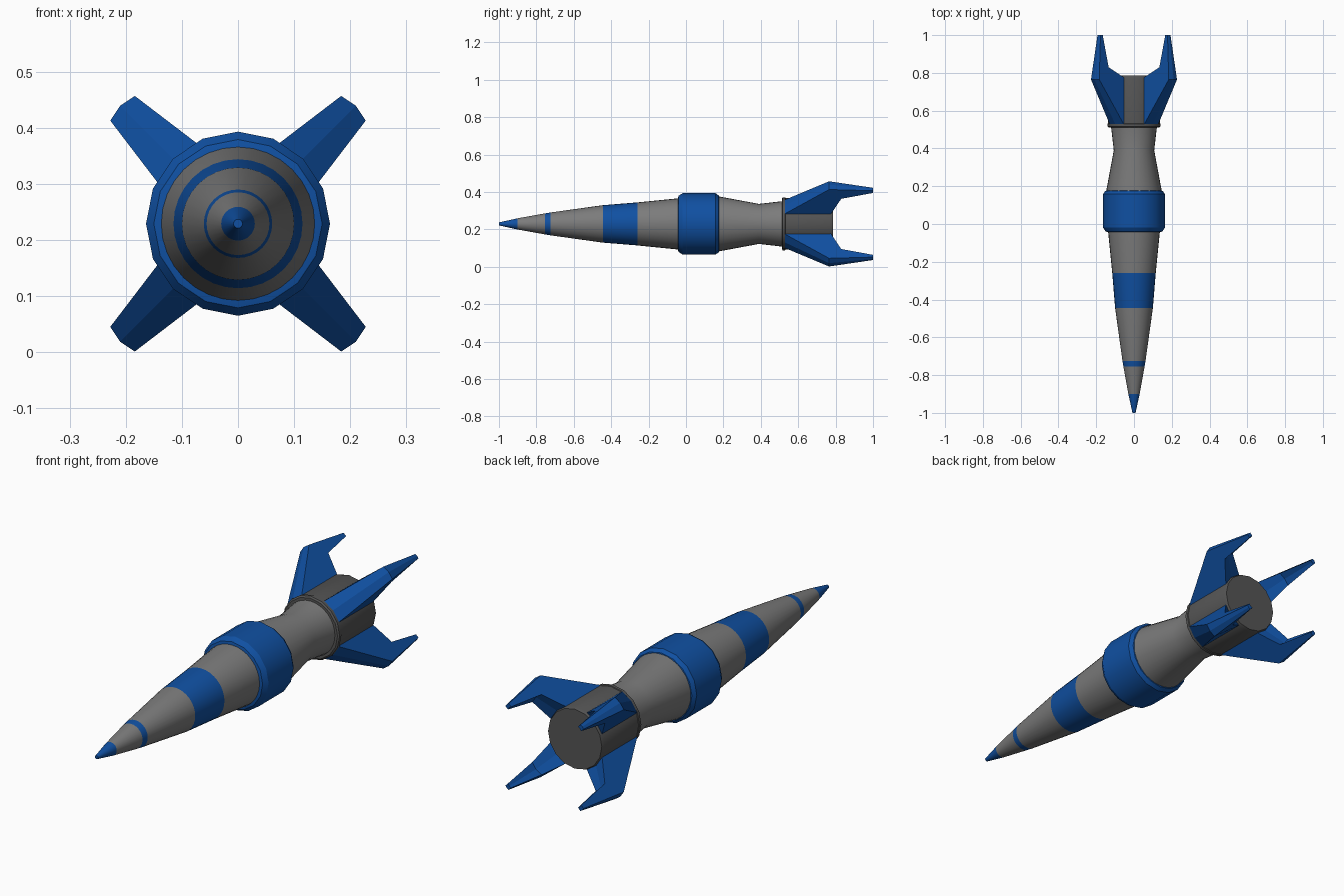
import bpy, bmesh, math

if "Cube" in bpy.data.objects:
    bpy.data.objects.remove(bpy.data.objects["Cube"])

ZC = 0.229  # height of the rocket axis


def material(name, rgb):
    m = bpy.data.materials.new(name)
    m.diffuse_color = (*rgb, 1)
    m.use_nodes = True
    m.node_tree.nodes["Principled BSDF"].inputs["Base Color"].default_value = m.diffuse_color
    return m


BLUE = material("blue_paint", (0.005, 0.08, 0.36))
GREY = material("grey_paint", (0.2, 0.2, 0.2))
DARK = material("dark_grey", (0.09, 0.09, 0.09))


def finish(name, bm, mats, smooth=True):
    bmesh.ops.recalc_face_normals(bm, faces=bm.faces)
    me = bpy.data.meshes.new(name)
    bm.to_mesh(me)
    bm.free()
    for m in mats:
        me.materials.append(m)
    ob = bpy.data.objects.new(name, me)
    bpy.context.collection.objects.link(ob)
    if smooth:
        bpy.ops.object.select_all(action='DESELECT')
        ob.select_set(True)
        bpy.context.view_layer.objects.active = ob
        bpy.ops.object.shade_smooth_by_angle(angle=math.radians(30))
    return ob


def lathe(name, profile, sides, mats, banded=()):
    """Turn (y, radius) points around the long axis; banded segments use the second material."""
    bm = bmesh.new()
    rings = []
    for y, r in profile:
        rings.append([bm.verts.new((r * math.sin(2 * math.pi * i / sides), y,
                                    ZC + r * math.cos(2 * math.pi * i / sides)))
                      for i in range(sides)])
    for k, (a, b) in enumerate(zip(rings, rings[1:])):
        for i in range(sides):
            j = (i + 1) % sides
            f = bm.faces.new((a[i], a[j], b[j], b[i]))
            f.material_index = 1 if k in banded else 0
    bm.faces.new(rings[0]).material_index = 1 if 0 in banded else 0
    bm.faces.new(rings[-1])
    return finish(name, bm, mats)


# Tapered body with painted nose and bands
lathe("body", [(-1, 0.008), (-0.9, 0.03), (-0.755, 0.056), (-0.725, 0.061),
               (-0.445, 0.1), (-0.26, 0.115), (-0.04, 0.137), (0.175, 0.147),
               (0.39, 0.107), (0.52, 0.122)], 32, [GREY, BLUE], (0, 2, 4))

# Wide bevelled collar
lathe("collar", [(-0.045, 0.13), (-0.04, 0.15), (-0.018, 0.164), (0.158, 0.164),
                 (0.175, 0.152), (0.18, 0.138)], 16, [BLUE])

# Tail section with a small lip
lathe("tail_section", [(0.512, 0.134), (0.517, 0.141), (0.53, 0.141), (0.532, 0.138),
                       (0.77, 0.138), (0.785, 0.133)], 16, [DARK])


# Swept fins: (y, radius, half width) outline with a raised centre ridge
OUTLINE = [(0.525, 0.127, 0.053), (0.765, 0.291, 0.031), (1.0, 0.262, 0.011),
           (1.0, 0.245, 0.011), (0.83, 0.222, 0.032), (0.775, 0.127, 0.053)]


def fin(name, angle):
    bm = bmesh.new()
    c, s = math.cos(angle), math.sin(angle)
    cols = []
    for side in (-1, 0, 1):
        col = []
        for y, r, w in OUTLINE:
            u = r + (0.2 * w if side == 0 else 0)
            v = side * w
            col.append(bm.verts.new((u * s + v * c, y, ZC + u * c - v * s)))
        cols.append(col)
    n = len(OUTLINE)
    for a, b in zip(cols, cols[1:]):
        for i in range(n):
            j = (i + 1) % n
            bm.faces.new((a[i], a[j], b[j], b[i]))
    bm.faces.new(cols[0])
    bm.faces.new(cols[2])
    finish(name, bm, [BLUE], smooth=False)


for k in range(4):
    fin(f"fin_{k + 1}", math.radians(45 + 90 * k))
